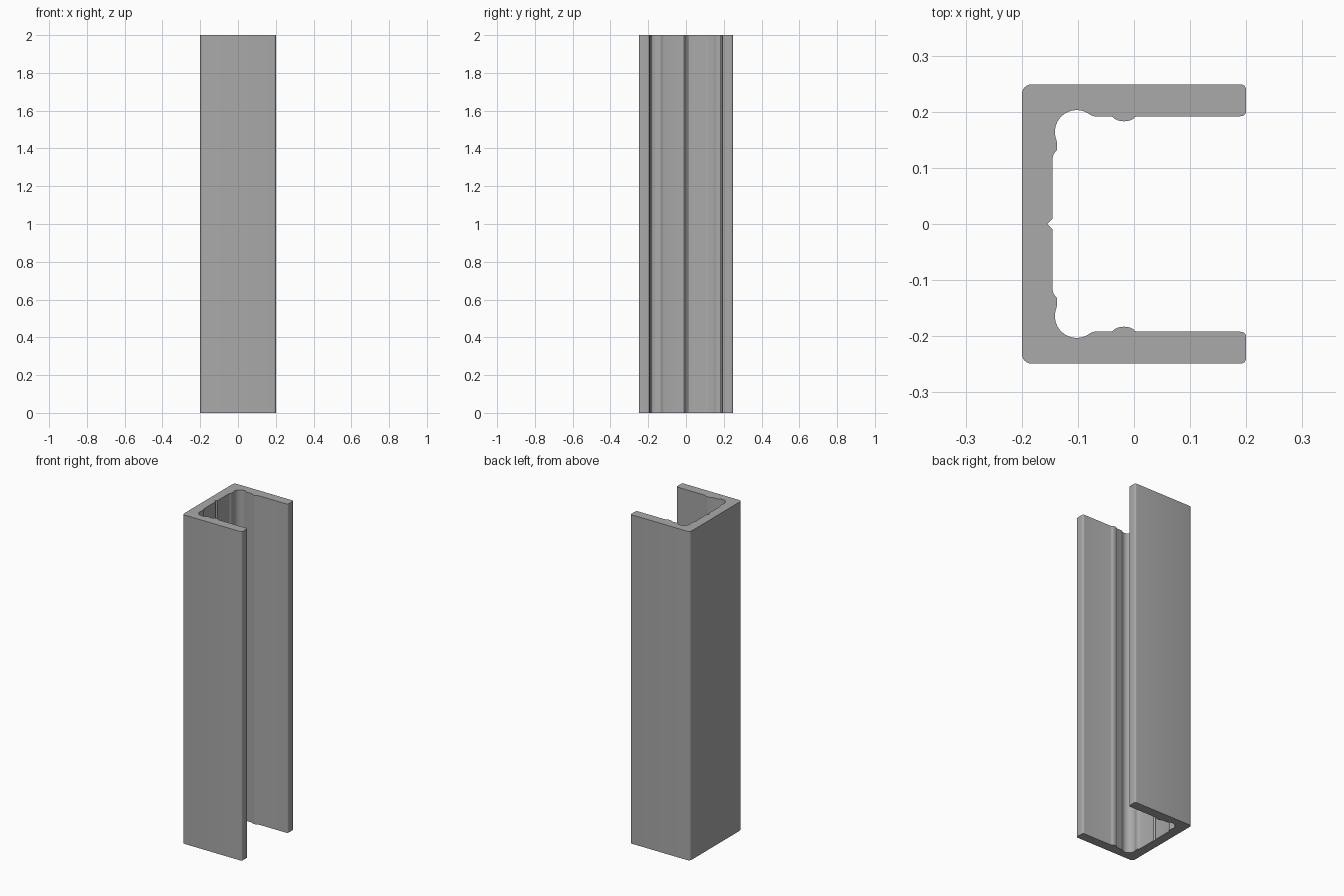
import bpy
import bmesh
from math import cos, sin, radians

cube = bpy.data.objects.get("Cube")
if cube:
    bpy.data.objects.remove(cube, do_unlink=True)

HEIGHT = 2.0
HALF_X, HALF_Y = 0.2, 0.249   # outer size
WEB_X, FLANGE_Y = -0.145, 0.192  # inner faces of the web and flanges


def arc(cx, cy, rx, ry, start, end, steps):
    """Points along an elliptical arc, angles in degrees."""
    pts = []
    for i in range(steps + 1):
        a = radians(start + (end - start) * i / steps)
        pts.append((cx + rx * cos(a), cy + ry * sin(a)))
    return pts


def half_profile():
    """Section of the +y half, from the web notch round to the web back."""
    tip, back = 0.01, 0.018
    pts = [(-0.155, 0.0), (WEB_X, 0.01), (WEB_X, 0.118)]
    # small rib beside the corner relief
    pts += [(-0.143, 0.125), (-0.138, 0.131), (-0.137, 0.135), (-0.137, 0.141)]
    # round corner relief, blending into the flange
    pts += arc(-0.102, 0.164, 0.039, 0.039, 203, 62, 16)
    pts += [(-0.077, 0.194), (-0.071, FLANGE_Y)]
    # low rib on the flange
    pts += [(-0.042, FLANGE_Y)]
    pts += arc(-0.018, 0.193, 0.02, 0.01, 195, 345, 8)
    pts += [(0.007, FLANGE_Y)]
    # rounded flange tip and outer corner
    pts += arc(HALF_X - tip, FLANGE_Y + tip, tip, tip, 270, 360, 5)
    pts += arc(HALF_X - tip, HALF_Y - tip, tip, tip, 0, 90, 5)
    pts += arc(-HALF_X + back, HALF_Y - back, back, back, 90, 180, 6)
    return pts


# Mirror the half section and extrude it upward
half = half_profile()
outline = half + [(x, -y) for x, y in reversed(half[1:])]
bm = bmesh.new()
base = bm.faces.new([bm.verts.new((x, y, 0)) for x, y in outline])
top = bmesh.ops.extrude_face_region(bm, geom=[base], use_keep_orig=True)
moved = [g for g in top["geom"] if isinstance(g, bmesh.types.BMVert)]
bmesh.ops.translate(bm, verts=moved, vec=(0, 0, HEIGHT))
bmesh.ops.recalc_face_normals(bm, faces=bm.faces)
mesh = bpy.data.meshes.new("channel_post")
bm.to_mesh(mesh)
bm.free()

# Plain grey metal
grey = bpy.data.materials.new("grey_metal")
grey.use_nodes = True
colour = (0.4, 0.4, 0.4, 1)
grey.diffuse_color = colour
grey.node_tree.nodes["Principled BSDF"].inputs["Base Color"].default_value = colour
mesh.materials.append(grey)

post = bpy.data.objects.new("channel_post", mesh)
bpy.context.collection.objects.link(post)
bpy.context.view_layer.objects.active = post
post.select_set(True)
bpy.ops.object.shade_smooth_by_angle(angle=radians(30))
